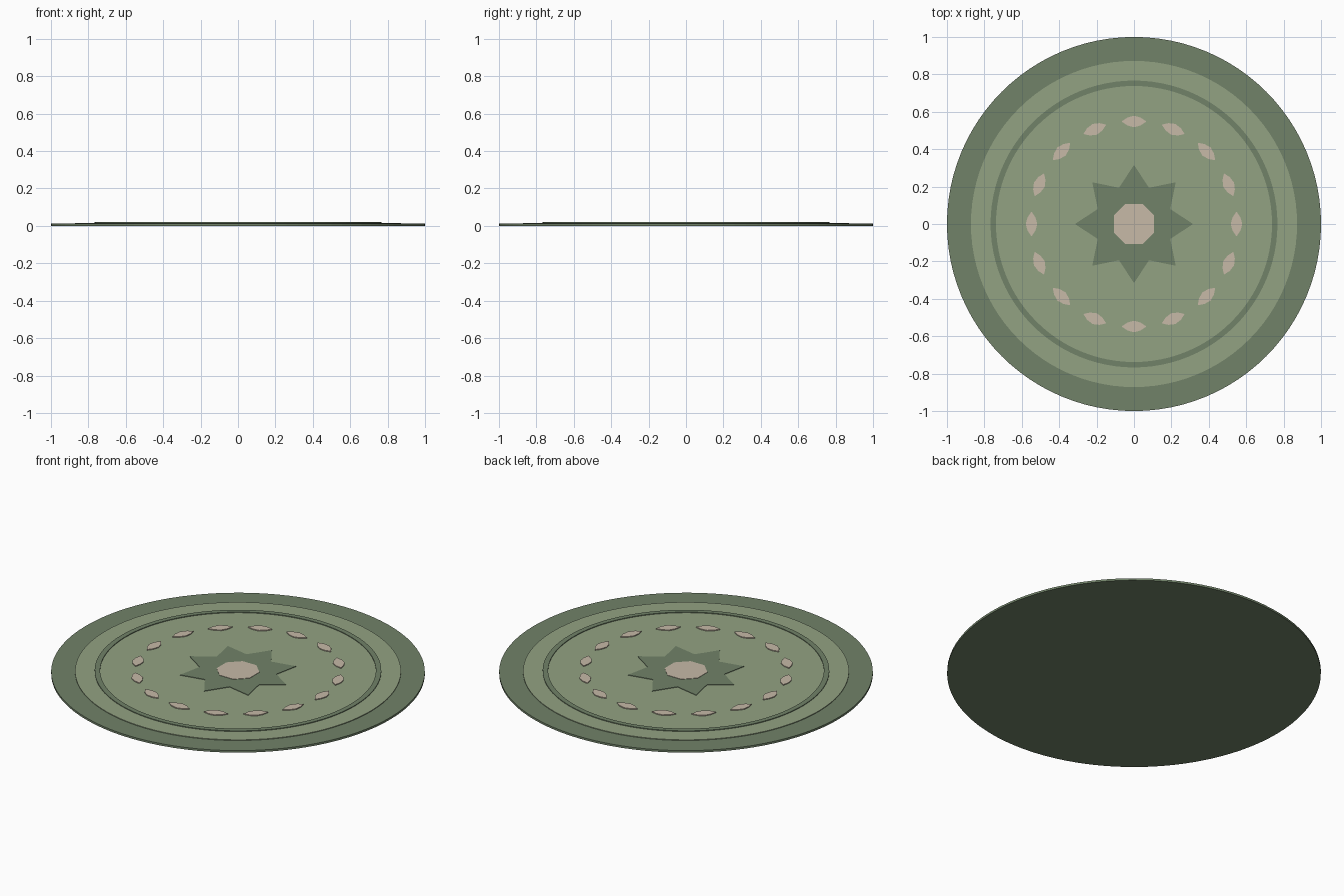
import bpy, bmesh
from math import cos, sin, pi

if "Cube" in bpy.data.objects:
    bpy.data.objects.remove(bpy.data.objects["Cube"])


def material(name, rgb):
    m = bpy.data.materials.new(name)
    m.diffuse_color = (*rgb, 1)
    m.use_nodes = True
    m.node_tree.nodes["Principled BSDF"].inputs["Base Color"].default_value = m.diffuse_color
    return m


dark = material("dark_green", (0.165, 0.225, 0.14))
light = material("light_green", (0.29, 0.36, 0.225))
cream = material("cream", (0.57, 0.49, 0.39))


def finish(bm, name, mat):
    bmesh.ops.recalc_face_normals(bm, faces=bm.faces)
    me = bpy.data.meshes.new(name)
    bm.to_mesh(me)
    bm.free()
    ob = bpy.data.objects.new(name, me)
    me.materials.append(mat)
    bpy.context.collection.objects.link(ob)
    return ob


def slab(name, outline, z0, z1, mat):
    # flat outline extruded upwards
    bm = bmesh.new()
    low = [bm.verts.new((x, y, z0)) for x, y in outline]
    top = [bm.verts.new((x, y, z1)) for x, y in outline]
    n = len(low)
    bm.faces.new(low)
    bm.faces.new(top)
    for i in range(n):
        j = (i + 1) % n
        bm.faces.new((low[i], low[j], top[j], top[i]))
    return finish(bm, name, mat)


def ring(name, r0, r1, z0, z1, n, mat):
    # rectangular section swept round the z axis
    bm = bmesh.new()
    section = [(r0, z0), (r1, z0), (r1, z1), (r0, z1)]
    loops = [[bm.verts.new((r * cos(2 * pi * i / n), r * sin(2 * pi * i / n), z))
              for r, z in section] for i in range(n)]
    for i in range(n):
        a, b = loops[i], loops[(i + 1) % n]
        for k in range(4):
            m = (k + 1) % 4
            bm.faces.new((a[k], b[k], b[m], a[m]))
    return finish(bm, name, mat)


def polygon(n, r, phase=0.0):
    return [(r * cos(2 * pi * i / n + phase), r * sin(2 * pi * i / n + phase)) for i in range(n)]


# round rug layers
slab("rug_border", polygon(96, 1.0), 0.0, 0.012, dark)
slab("rug_field", polygon(96, 0.872), 0.012, 0.016, light)
ring("inner_band", 0.738, 0.767, 0.016, 0.020, 96, dark)

# central star and octagon
star = [((0.315, 0.21)[i % 2] * cos(pi * i / 8), (0.315, 0.21)[i % 2] * sin(pi * i / 8))
        for i in range(16)]
slab("center_star", star, 0.016, 0.019, dark)
slab("center_octagon", polygon(8, 0.117, pi / 8), 0.019, 0.021, cream)

# circle of sixteen leaf motifs
leaf = [(0, -0.066), (0.021, -0.036), (0.031, 0), (0.021, 0.036),
        (0, 0.066), (-0.021, 0.036), (-0.031, 0), (-0.021, -0.036)]
for i in range(16):
    a = 2 * pi * i / 16
    pts = [((0.548 + u) * cos(a) - v * sin(a), (0.548 + u) * sin(a) + v * cos(a)) for u, v in leaf]
    slab(f"leaf_motif_{i + 1}", pts, 0.016, 0.021, cream)
